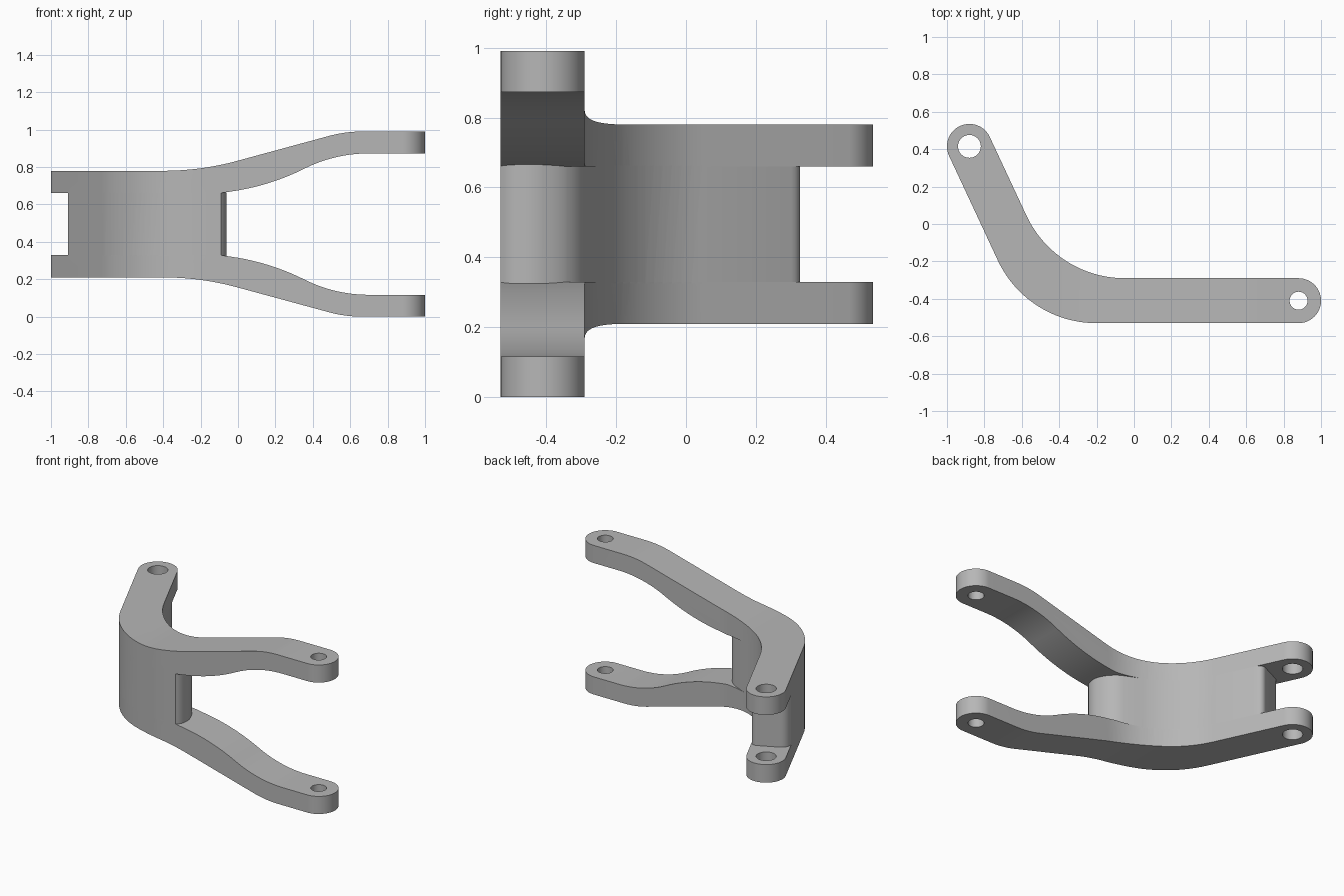
import bpy, bmesh, math
from mathutils import Vector

if "Cube" in bpy.data.objects:
    bpy.data.objects.remove(bpy.data.objects["Cube"], do_unlink=True)

MID = 0.495      # height of the mirror plane
HALF = 0.12      # half width of the arms

metal = bpy.data.materials.new("grey metal")
metal.use_nodes = True
grey = (0.47, 0.47, 0.47, 1)
metal.diffuse_color = grey
metal.node_tree.nodes["Principled BSDF"].inputs["Base Color"].default_value = grey


def rounded(corners, steps=20):
    """Closed outline from (x, y, tangent length); zero keeps the corner sharp."""
    out = []
    for i, (x, y, t) in enumerate(corners):
        p = Vector((x, y))
        if not t:
            out.append(p)
            continue
        a = (Vector(corners[i - 1][:2]) - p).normalized()
        b = (Vector(corners[(i + 1) % len(corners)][:2]) - p).normalized()
        half = a.angle(b) / 2
        centre = p + (a + b).normalized() * (t / math.cos(half))
        start, end = p + a * t - centre, p + b * t - centre
        sweep = start.angle_signed(end)
        base = math.atan2(start.y, start.x)
        for k in range(steps + 1):
            ang = base - sweep * k / steps
            out.append(centre + start.length * Vector((math.cos(ang), math.sin(ang))))
    return out


def prism(name, outline, low, high, along_y=False):
    """Extrude an outline along z, or a front profile along y."""
    place = (lambda p, d: (p.x, d, p.y)) if along_y else (lambda p, d: (p.x, p.y, d))
    bm = bmesh.new()
    face = bm.faces.new([bm.verts.new(place(p, low)) for p in outline])
    bmesh.ops.remove_doubles(bm, verts=bm.verts, dist=0.0005)
    new = bmesh.ops.extrude_face_region(bm, geom=bm.faces[:])["geom"]
    shift = Vector((0, high - low, 0)) if along_y else Vector((0, 0, high - low))
    bmesh.ops.translate(bm, verts=[v for v in new if isinstance(v, bmesh.types.BMVert)], vec=shift)
    bmesh.ops.recalc_face_normals(bm, faces=bm.faces)
    mesh = bpy.data.meshes.new(name)
    bm.to_mesh(mesh)
    bm.free()
    mesh.materials.append(metal)
    obj = bpy.data.objects.new(name, mesh)
    bpy.context.collection.objects.link(obj)
    return obj


def combine(target, tool, operation):
    """Apply a boolean and drop the tool."""
    mod = target.modifiers.new("cut", "BOOLEAN")
    mod.operation, mod.object, mod.solver = operation, tool, "EXACT"
    graph = bpy.context.evaluated_depsgraph_get()
    mesh = bpy.data.meshes.new_from_object(target.evaluated_get(graph))
    target.modifiers.clear()
    target.data = mesh
    bpy.data.objects.remove(tool, do_unlink=True)


# Plan outline: straight arm, wide bend, angled arm, round ends
long_pivot = Vector((0.88, -0.41))
short_pivot = Vector((-0.88, 0.415))
turn = math.radians(65)
along = Vector((-math.cos(turn), math.sin(turn)))
side = Vector((along.y, -along.x)) * HALF
tip = short_pivot + along * HALF
bend = Vector((short_pivot.x + (short_pivot.y - long_pivot.y) / math.tan(turn), long_pivot.y))
skew = HALF * math.tan(turn / 2)
plan = rounded([
    (bend.x - skew, bend.y - HALF, 0.37),
    (1, long_pivot.y - HALF, HALF),
    (1, long_pivot.y + HALF, HALF),
    (bend.x + skew, bend.y + HALF, 0.37),
    (*(tip + side), HALF),
    (*(tip - side), HALF),
])

# Front profile of one arm, mirrored for the other
profile = [(-1.2, 0.66, 0), (-0.1, 0.66, 0), (0.17, 0.70, 0.2), (0.52, 0.873, 0.18),
           (1.2, 0.873, 0), (1.2, 0.99, 0), (0.574, 0.99, 0.09), (-0.2, 0.78, 0.2), (-1.2, 0.78, 0)]


def arm(name, flip):
    obj = prism(name, plan, -0.1, 1.1)
    shape = [(x, 2 * MID - z if flip else z, t) for x, z, t in profile]
    combine(obj, prism("profile", rounded(shape), -1, 1, True), "INTERSECT")
    return obj


bracket = arm("forked_bracket", False)
lower_arm = arm("lower_arm", True)

# Central web with rounded ends
web = prism("web", plan, 0.325, 0.665)
web_limit = [
    (-0.09, -0.7, 0), (-0.09, -0.53, 0), (-0.07, -0.505, 0.02), (-0.055, -0.44, 0.04),
    (-0.10, -0.32, 0.07), (-0.26, -0.25, 0), (-0.3, -0.1, 0), (-0.4, 0.3, 0),
    (-0.69, 0.295, 0), (-0.72, 0.335, 0.03), (-0.91, 0.245, 0.04), (-0.91, 0.19, 0),
    (-1.2, 0.19, 0), (-1.2, -0.7, 0)]
combine(web, prism("web_limit", rounded(web_limit, 8), 0, 1), "INTERSECT")
combine(bracket, web, "UNION")
combine(bracket, lower_arm, "UNION")

# Pivot holes
for pivot, r in ((long_pivot, 0.048), (short_pivot, 0.061)):
    square = [(pivot.x + r * sx, pivot.y + r * sy, r) for sx, sy in ((-1, -1), (1, -1), (1, 1), (-1, 1))]
    combine(bracket, prism("drill", rounded(square, 10), -0.2, 1.2), "DIFFERENCE")

# Smooth curves with crisp edges
bpy.ops.object.select_all(action="DESELECT")
bracket.select_set(True)
bpy.context.view_layer.objects.active = bracket
bpy.ops.object.shade_smooth_by_angle(angle=math.radians(30))
